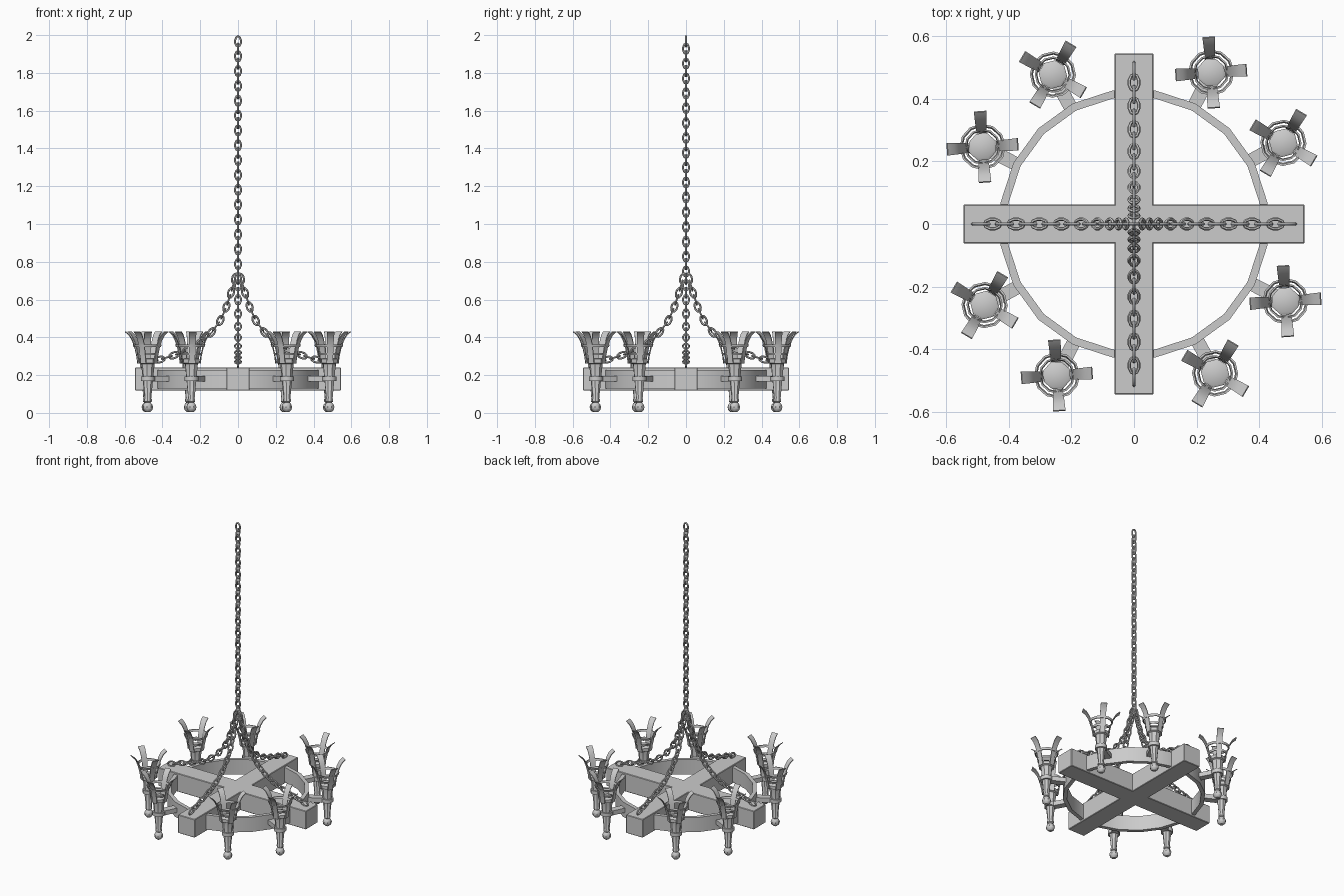
import bpy, bmesh
from math import sin, cos, pi, radians
from mathutils import Vector, Matrix

if "Cube" in bpy.data.objects:
    bpy.data.objects.remove(bpy.data.objects["Cube"])

Z = Vector((0, 0, 1))


def finish(name, bm, mat=None, smooth=True):
    if mat:
        bm.transform(mat)
    bmesh.ops.recalc_face_normals(bm, faces=bm.faces)
    me = bpy.data.meshes.new(name)
    bm.to_mesh(me)
    bm.free()
    ob = bpy.data.objects.new(name, me)
    bpy.context.collection.objects.link(ob)
    if smooth:
        bpy.context.view_layer.objects.active = ob
        bpy.ops.object.select_all(action='DESELECT')
        ob.select_set(True)
        bpy.ops.object.shade_smooth_by_angle(angle=radians(35))
    return ob


def lathe(bm, prof, n, off=0.0, closed=False):
    """Revolve (r, z) points round z; closed profiles make hoops."""
    rows = [[bm.verts.new((r * cos(off + 2 * pi * i / n), r * sin(off + 2 * pi * i / n), z))
             for i in range(n)] for r, z in prof]
    pairs = list(zip(rows, rows[1:])) + ([(rows[-1], rows[0])] if closed else [])
    for a, b in pairs:
        for i in range(n):
            j = (i + 1) % n
            bm.faces.new((a[i], a[j], b[j], b[i]))
    if not closed:
        bm.faces.new(rows[0][::-1])
        bm.faces.new(rows[-1])


def hoop(bm, r0, r1, z0, z1, n, off=0.0, flare=0.0):
    lathe(bm, [(r0, z0), (r1, z0), (r1 + flare, z1), (r0 + flare, z1)], n, off, True)


def box(bm, lo, hi):
    lo, hi = Vector(lo), Vector(hi)
    m = Matrix.Translation((lo + hi) / 2) @ Matrix.Diagonal((*(hi - lo), 1))
    bmesh.ops.create_cube(bm, size=1, matrix=m)


def strap(bm, path, thick, mat):
    """Bent flat bar: path of (r, z, half width)."""
    rows = []
    for i, (r, z, w) in enumerate(path):
        a, b = path[max(i - 1, 0)], path[min(i + 1, len(path) - 1)]
        t = Vector((b[0] - a[0], 0, b[1] - a[1])).normalized()
        n = Vector((t.z, 0, -t.x)) * thick / 2
        p = Vector((r, 0, z))
        y = Vector((0, w, 0))
        rows.append([bm.verts.new(mat @ q) for q in (p + n - y, p + n + y, p - n + y, p - n - y)])
    for a, b in zip(rows, rows[1:]):
        for i in range(4):
            j = (i + 1) % 4
            bm.faces.new((a[i], a[j], b[j], b[i]))
    bm.faces.new(rows[0])
    bm.faces.new(rows[-1])


def link(bm, centre, t, w, n=10, m=6, length=0.066, width=0.042, wire=0.0055):
    """Oval chain link, long axis t, width axis w."""
    u = t.cross(w)
    rows = []
    for i in range(n):
        a = 2 * pi * (i + 0.5) / n
        p = centre + w * (width / 2 - wire) * cos(a) + t * (length / 2 - wire) * sin(a)
        out = (w * cos(a) + t * sin(a) * 0.8).normalized()
        rows.append([bm.verts.new(p + wire * (out * cos(2 * pi * k / m) + u * sin(2 * pi * k / m)))
                     for k in range(m)])
    for i in range(n):
        a, b = rows[i], rows[(i + 1) % n]
        for k in range(m):
            l = (k + 1) % m
            bm.faces.new((a[k], a[l], b[l], b[k]))


# crossed wooden beams
for k, name in enumerate(("beam_across", "beam_front_to_back")):
    bm = bmesh.new()
    box(bm, (-0.545, -0.062, 0.118), (0.545, 0.062, 0.24))
    bmesh.ops.bevel(bm, geom=bm.edges[:], offset=0.003, segments=1, affect='EDGES')
    finish(name, bm, Matrix.Rotation(k * pi / 2, 4, 'Z'), False)

# iron ring
bm = bmesh.new()
hoop(bm, 0.407, 0.432, 0.13, 0.228, 20, radians(9))
finish("iron_ring", bm)

# eight torches in four rotated pairs
STEM = [(0.012, 0.005), (0.024, 0.016), (0.028, 0.031), (0.022, 0.047), (0.014, 0.055),
        (0.021, 0.06), (0.021, 0.072), (0.018, 0.077), (0.036, 0.26), (0.046, 0.265),
        (0.046, 0.285), (0.038, 0.29)]
PRONG = [(0.046, 0.262, 0.016), (0.051, 0.30, 0.016), (0.061, 0.345, 0.017),
         (0.075, 0.385, 0.018), (0.092, 0.413, 0.019), (0.113, 0.43, 0.020)]
for k in range(8):
    ang = radians((28.5, 63)[k % 2] + 90 * (k // 2))
    place = Matrix.Rotation(ang, 4, 'Z') @ Matrix.Translation((0.543, 0, 0))
    bm = bmesh.new()
    lathe(bm, STEM, 8, radians(31 + 22.5))
    finish(f"torch_stem_{k}", bm, place)

    bm = bmesh.new()
    for q in range(4):
        strap(bm, PRONG, 0.005, Matrix.Rotation(radians(31 + 90 * q), 4, 'Z'))
    hoop(bm, 0.050, 0.055, 0.306, 0.318, 12, 0, 0.003)
    hoop(bm, 0.064, 0.070, 0.350, 0.363, 12, 0, 0.004)
    finish(f"torch_basket_{k}", bm, place)

    bm = bmesh.new()
    hoop(bm, 0.024, 0.037, 0.168, 0.192, 12)
    box(bm, (-0.13, -0.022, 0.165), (-0.03, 0.022, 0.195))
    finish(f"torch_bracket_{k}", bm, place)

# main hanging chain
PITCH = 0.0393
bm = bmesh.new()
for i in range(33):
    link(bm, Vector((0, 0, 1.967 - i * PITCH)), Z, Vector((1, 0, 0)) if i % 2 == 0 else Vector((0, 1, 0)))
finish("main_chain", bm)

# four sagging chains, laid from the beam end up to the main chain
SAG = [(0.489, 0.258), (0.415, 0.282), (0.345, 0.303), (0.265, 0.333), (0.2, 0.372), (0.145, 0.42),
       (0.095, 0.487), (0.062, 0.56), (0.036, 0.64), (0.012, 0.725)]
pts = [Vector((r, 0, z)) for r, z in SAG]
spots, need = [], 0.0
for a, b in zip(pts, pts[1:]):
    d = (b - a).length
    while need <= d:
        spots.append((a.lerp(b, need / d), (b - a).normalized()))
        need += PITCH
    need -= d
for k in range(4):
    bm = bmesh.new()
    for i, (p, t) in enumerate(spots):
        y = Vector((0, 1, 0))
        link(bm, p, t, y if i % 2 else t.cross(y))
    finish(f"sagging_chain_{k}", bm, Matrix.Rotation(k * pi / 2, 4, 'Z'))
